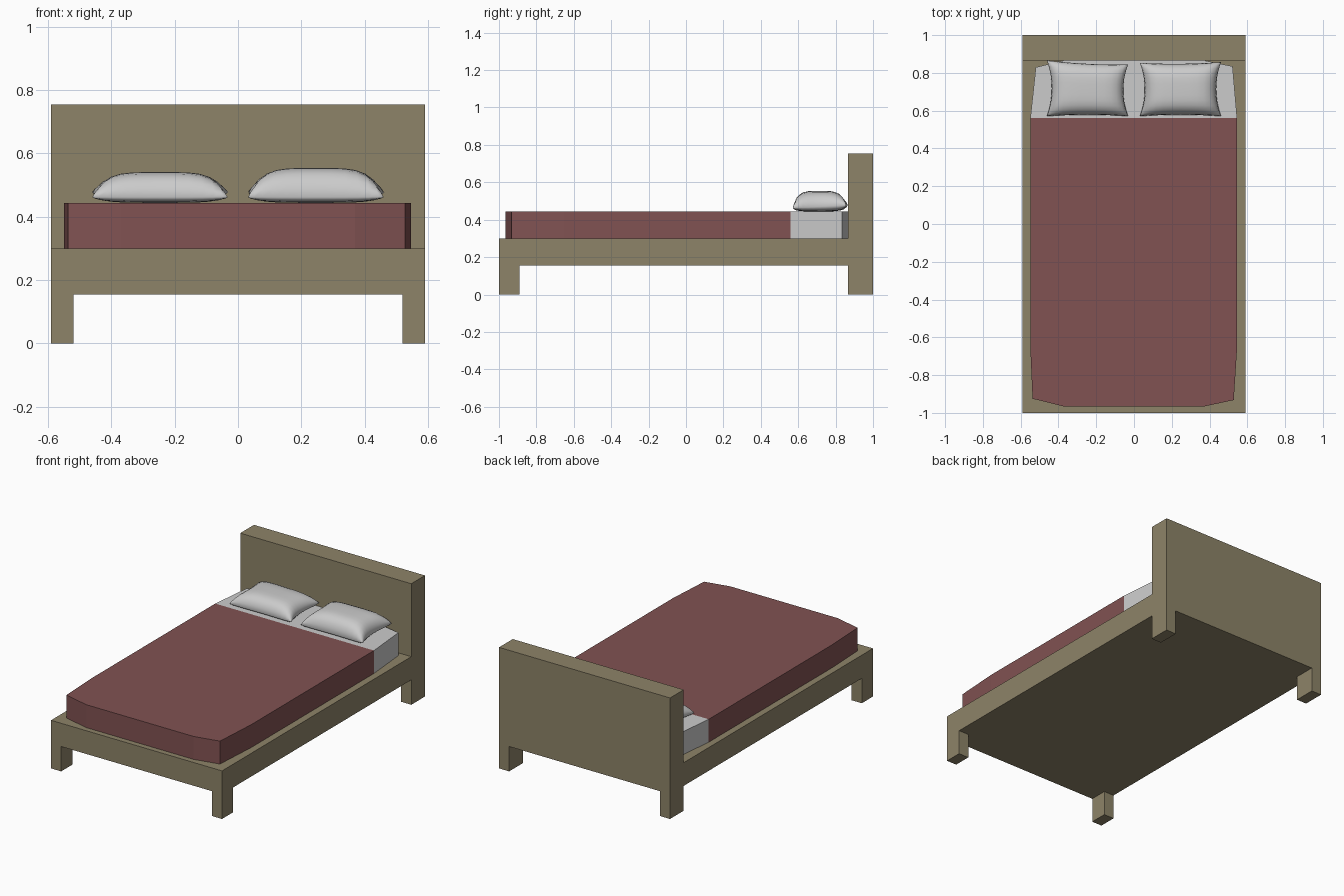
import bpy, bmesh, math

if "Cube" in bpy.data.objects:
    bpy.data.objects.remove(bpy.data.objects["Cube"])


def finish(name, bm, color=None):
    bmesh.ops.recalc_face_normals(bm, faces=bm.faces)
    me = bpy.data.meshes.new(name)
    bm.to_mesh(me)
    bm.free()
    ob = bpy.data.objects.new(name, me)
    bpy.context.collection.objects.link(ob)
    if color:
        mat = bpy.data.materials.new(name + "_material")
        mat.diffuse_color = (*color, 1)
        mat.use_nodes = True
        mat.node_tree.nodes["Principled BSDF"].inputs["Base Color"].default_value = mat.diffuse_color
        me.materials.append(mat)
    return ob


def prism(name, outline, z0, z1, color=None):
    bm = bmesh.new()
    face = bm.faces.new([bm.verts.new((x, y, z0)) for x, y in outline])
    ext = bmesh.ops.extrude_face_region(bm, geom=[face], use_keep_orig=True)
    top = [v for v in ext["geom"] if isinstance(v, bmesh.types.BMVert)]
    bmesh.ops.translate(bm, verts=top, vec=(0, 0, z1 - z0))
    return finish(name, bm, color)


# Bed frame: legs, base slab and headboard as one solid, from filled grid cells
CUTS = ((-0.59, -0.52, 0.52, 0.59), (-1, -0.89, 0.865, 1), (0, 0.155, 0.30, 0.755))


def filled(c):
    i, j, k = c
    if not all(0 <= n <= 2 for n in c):
        return False
    return (i != 1 and j != 1, True, j == 2)[k]


bm = bmesh.new()
for n in range(27):
    cell = (n % 3, n // 3 % 3, n // 9)
    if not filled(cell):
        continue
    for axis in range(3):
        for side in (0, 1):
            near = list(cell)
            near[axis] += 2 * side - 1
            if filled(near):
                continue
            quad = []
            for a, b in ((0, 0), (1, 0), (1, 1), (0, 1)):
                p = list(cell)
                p[axis] += side
                p[(axis + 1) % 3] += a
                p[(axis + 2) % 3] += b
                quad.append(bm.verts.new([CUTS[d][p[d]] for d in range(3)]))
            bm.faces.new(quad)
bmesh.ops.remove_doubles(bm, verts=bm.verts, dist=1e-5)
bmesh.ops.recalc_face_normals(bm, faces=bm.faces)
bmesh.ops.dissolve_limit(bm, angle_limit=0.01, verts=bm.verts, edges=bm.edges)
finish("bed_frame", bm, (0.27, 0.23, 0.14))

# Blanket and exposed sheet share one mattress outline
prism("blanket", [(-0.549, 0.56), (-0.549, -0.65), (-0.537, -0.925), (-0.37, -0.966),
                  (0.37, -0.966), (0.528, -0.932), (0.546, -0.65), (0.546, 0.56)],
      0.30, 0.443, (0.22, 0.085, 0.085))
prism("sheet", [(0.546, 0.56), (0.522, 0.835), (0.36, 0.868),
                (-0.36, 0.868), (-0.52, 0.83), (-0.549, 0.56)], 0.30, 0.443)


# Pillows: two puffed grids joined at the seam, sides pinched inwards
def pillow(name, cx, height, skew):
    n = 14
    bm = bmesh.new()
    for top in (True, False):
        rows = []
        for j in range(n + 1):
            v = math.sin((j / n - 0.5) * math.pi)
            row = []
            for i in range(n + 1):
                u = math.sin((i / n - 0.5) * math.pi)
                x = 0.215 * u * (1 - 0.12 * (1 - v * v) * abs(u))
                y = 0.142 * v * (1 - 0.05 * (1 - u * u))
                puff = max(0, (1 - u ** 4) * (1 - v ** 4)) ** 0.5
                z = 0.470 + 0.008 * v
                z += (height - z) * puff if top else (0.444 - z) * puff ** 0.7
                row.append(bm.verts.new((cx + x, 0.713 + y - skew * x * (v + 1) / 2, z)))
            rows.append(row)
        for a, b in zip(rows, rows[1:]):
            for i in range(n):
                bm.faces.new((a[i], a[i + 1], b[i + 1], b[i]))
    bmesh.ops.remove_doubles(bm, verts=bm.verts, dist=1e-4)
    for f in bm.faces:
        f.smooth = True
    finish(name, bm)


pillow("left_pillow", -0.246, 0.541, 0.05)
pillow("right_pillow", 0.246, 0.554, -0.01)
